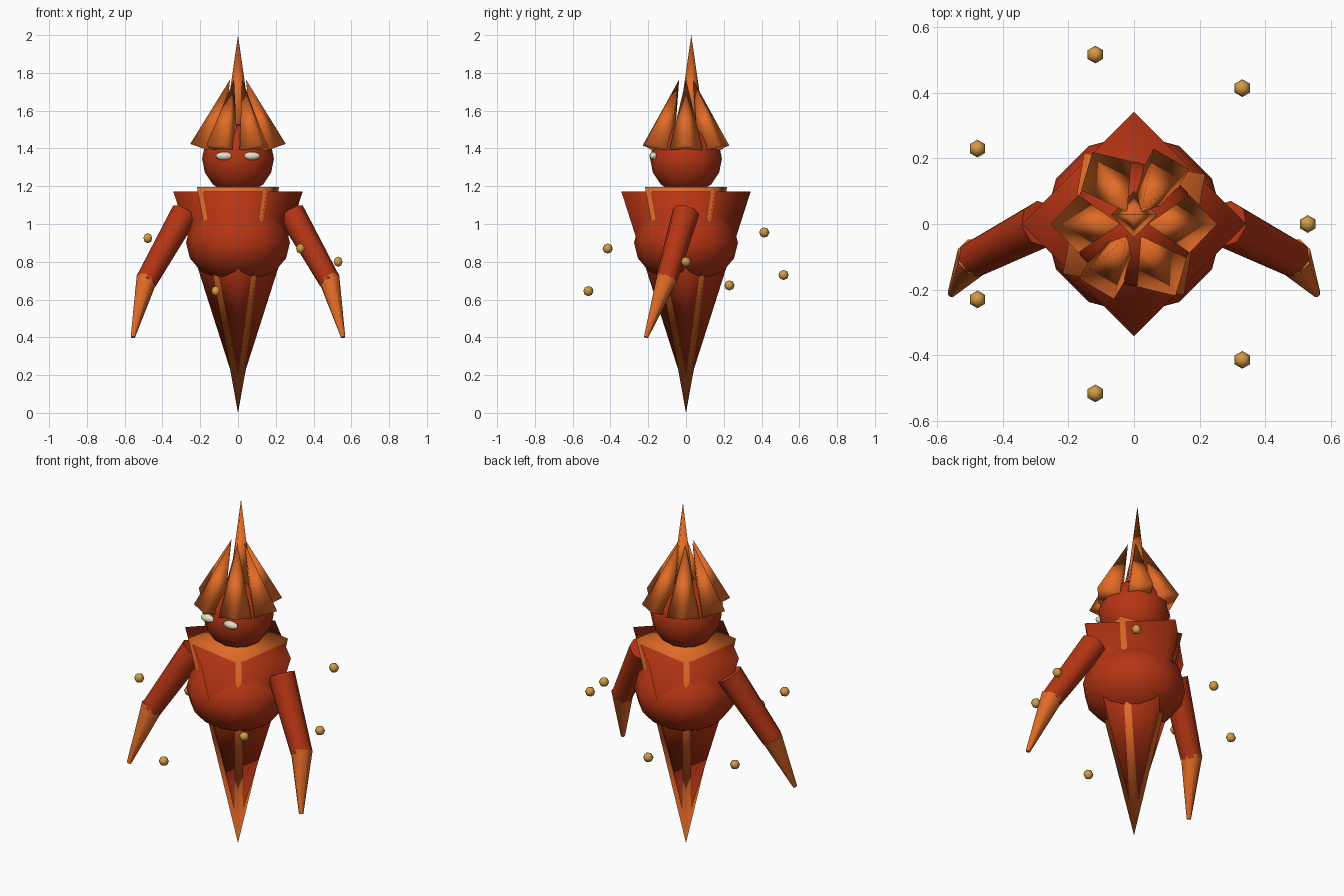
import bpy
import math
from mathutils import Vector, Matrix

if "Cube" in bpy.data.objects:
    bpy.data.objects.remove(bpy.data.objects["Cube"], do_unlink=True)


def material(name, rgb):
    m = bpy.data.materials.new(name)
    m.use_nodes = True
    m.diffuse_color = (*rgb, 1)
    m.node_tree.nodes["Principled BSDF"].inputs["Base Color"].default_value = (*rgb, 1)
    return m


RED = material("deep red", (0.46, 0.035, 0.007))
ORANGE = material("flame orange", (0.76, 0.15, 0.02))
GOLD = material("gold", (0.65, 0.33, 0.06))
CREAM = material("cream", (0.78, 0.74, 0.55))


def finish(name, mat, sharp=None):
    ob = bpy.context.object
    ob.name = name
    ob.data.materials.append(mat)
    if sharp is None:
        bpy.ops.object.shade_smooth()
    else:
        bpy.ops.object.shade_smooth_by_angle(angle=math.radians(sharp))
    return ob


def cone(name, mat, base, tip, r1, r2=0.0, sides=4, roll=0.0, sharp=None):
    """Tapered limb from base to tip; roll turns it about its own axis."""
    base, tip = Vector(base), Vector(tip)
    axis = tip - base
    bpy.ops.mesh.primitive_cone_add(vertices=sides, radius1=r1, radius2=r2, depth=axis.length)
    ob = finish(name, mat, sharp)
    turn = Vector((0, 0, 1)).rotation_difference(axis.normalized()).to_matrix().to_4x4()
    ob.matrix_world = (Matrix.Translation((base + tip) / 2) @ turn
                       @ Matrix.Rotation(roll, 4, 'Z'))
    return ob


def ball(name, mat, centre, size, segments=12, rings=8):
    bpy.ops.mesh.primitive_uv_sphere_add(segments=segments, ring_count=rings,
                                         radius=1, location=centre)
    bpy.context.object.scale = size
    return finish(name, mat)


# Body: two interlocked inverted pyramids, with a flattened chest
def spike_body(name, mat, top, bottom, radius, angle):
    bpy.ops.mesh.primitive_cone_add(vertices=4, radius1=0, radius2=radius, depth=top - bottom,
                                    location=(0, 0, (top + bottom) / 2), rotation=(0, 0, angle))
    return finish(name, mat)


spike_body("outer_body", RED, 1.171, 0.1, 0.342, 0)
spike_body("inner_body", ORANGE, 1.195, 0.0, 0.265, math.radians(35))
ball("chest", RED, (0, 0, 0.9), (0.275, 0.275, 0.215))

# Head and eyes
ball("head", RED, (0, 0, 1.345), (0.19, 0.19, 0.19))
for side, label in ((1, "left"), (-1, "right")):
    ball(label + "_eye", CREAM, (side * 0.074, -0.172, 1.36), (0.044, 0.022, 0.022))

# Crown: a tall centre spike ringed by six leaning horns
cone("crown_spike", ORANGE, (0, 0.028, 1.48), (0, 0.028, 2.0), 0.075)
for i in range(6):
    a = math.radians(60 * i)
    out = Vector((math.cos(a), math.sin(a), 0))
    # two opposite horns sit with a flat side outward, the rest with a corner outward
    roll = a + (math.pi / 4 if i in (1, 4) else 0)
    cone(f"crown_horn_{i + 1}", ORANGE, out * 0.17 + Vector((0, 0, 1.395)),
         out * 0.042 + Vector((0, 0, 1.765)), 0.088, roll=roll)

# Arms: upper arm and tapering forearm on each side
for side, label in ((1, "left"), (-1, "right")):
    shoulder = (side * 0.28, 0, 1.062)
    elbow = (side * 0.485, -0.105, 0.7)
    hand = (side * 0.557, -0.212, 0.4)
    cone(label + "_upper_arm", RED, shoulder, elbow, 0.073, 0.058, 8, sharp=50)
    cone(label + "_forearm", ORANGE, (side * 0.482, -0.1, 0.715), hand, 0.06, 0.012, 8, sharp=50)

# Ring of floating embers
for i, z in enumerate((0.8, 0.955, 0.73, 0.675, 0.925, 0.645, 0.87)):
    a = 2 * math.pi * i / 7
    ball(f"ember_{i + 1}", GOLD, (0.53 * math.cos(a), 0.53 * math.sin(a), z),
         (0.027, 0.027, 0.027), 6, 4)
